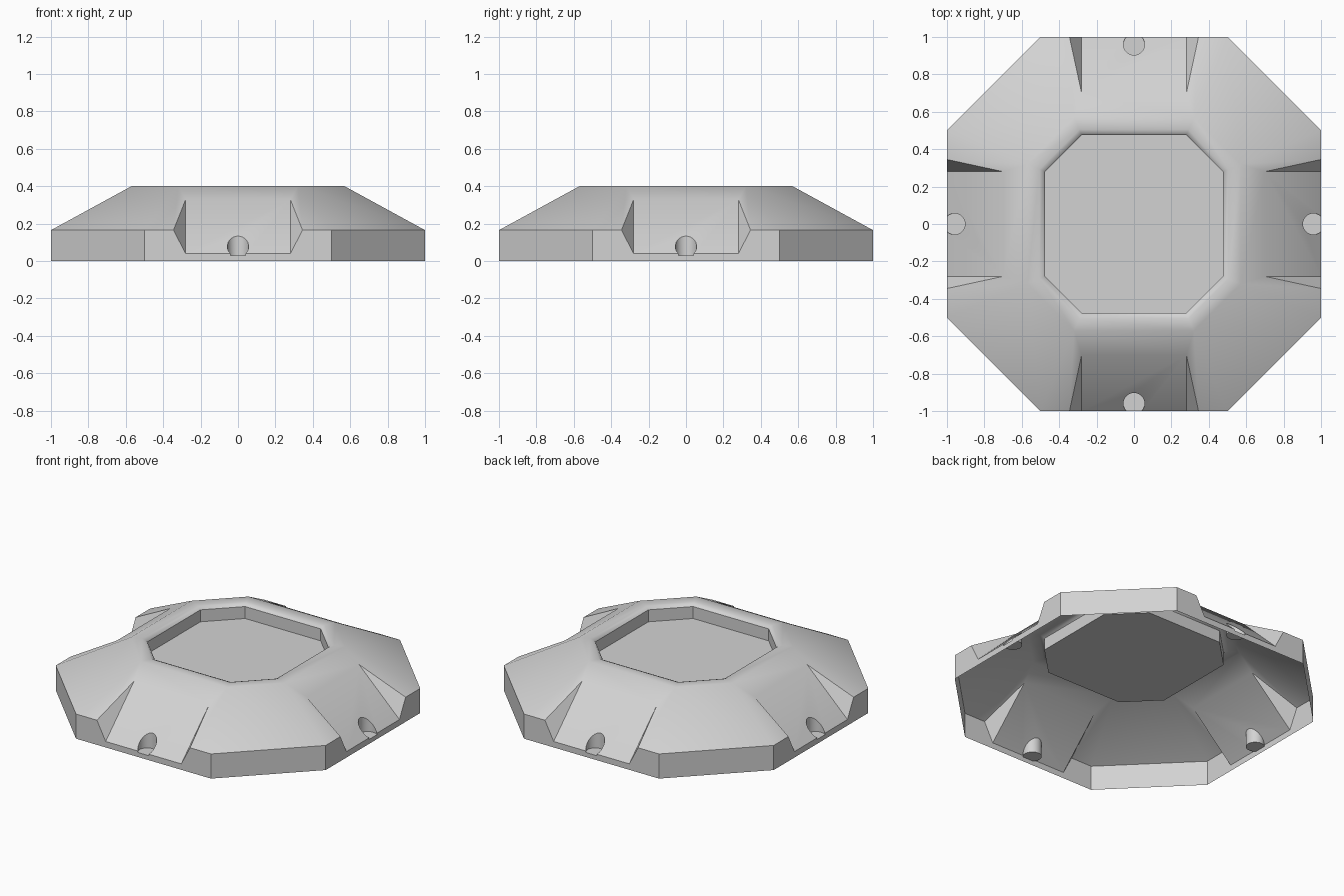
import bpy, bmesh, math
from mathutils import Matrix, Vector

if "Cube" in bpy.data.objects:
    bpy.data.objects.remove(bpy.data.objects["Cube"], do_unlink=True)

grey = bpy.data.materials.new("light_grey")
grey.use_nodes = True
grey.diffuse_color = (0.65, 0.65, 0.65, 1)
grey.node_tree.nodes["Principled BSDF"].inputs["Base Color"].default_value = grey.diffuse_color

# Octagon rings from pit floor over the rim: (side distance, half side length, height)
RINGS = [(0.475, 0.28, 0.30), (0.475, 0.28, 0.38), (0.485, 0.284, 0.392),
         (0.505, 0.292, 0.40), (0.57, 0.32, 0.40)]
RIM = RINGS[-1]
EDGE = (1.0, 0.5, 0.165)
BASE = (1.0, 0.5, 0.0)
PANEL_X, PANEL_R, PANEL_Z = 0.28, 0.70, 0.04
FLARE_X = 0.345
HOLE_R, HOLE_Y, HOLE_Z = 0.057, 0.96, 0.03


def slope_z(r):
    return RIM[2] + (EDGE[2] - RIM[2]) * (r - RIM[0]) / (EDGE[0] - RIM[0])


def panel_z(r):
    return PANEL_Z + (slope_z(PANEL_R) - PANEL_Z) * (1 - r) / (1 - PANEL_R)


def corner(ring, s):
    return (s * ring[1], ring[0], ring[2])


def make_object(name, bm):
    bmesh.ops.remove_doubles(bm, verts=bm.verts, dist=0.0001)
    bmesh.ops.recalc_face_normals(bm, faces=bm.faces)
    mesh = bpy.data.meshes.new(name)
    bm.to_mesh(mesh)
    bm.free()
    mesh.materials.append(grey)
    obj = bpy.data.objects.new(name, mesh)
    bpy.context.collection.objects.link(obj)
    return obj


bm = bmesh.new()

# Pocket outline, an arc open at the outer wall
half = math.pi - math.acos((1 - HOLE_Y) / HOLE_R)
STEPS = 20
arc = []
for i in range(STEPS + 1):
    a = half * (2 * i / STEPS - 1)
    arc.append((HOLE_R * math.sin(a), HOLE_Y - HOLE_R * math.cos(a)))
arc_top = [(x, r, panel_z(r)) for x, r in arc]
arc_low = [(x, r, HOLE_Z) for x, r in arc]

for quarter in range(4):
    turn = Matrix.Rotation(quarter * math.pi / 2, 3, 'Z')
    next_turn = Matrix.Rotation((quarter + 1) * math.pi / 2, 3, 'Z')

    def place(p, m=turn):
        return bm.verts.new(m @ Vector((p[0], -p[1], p[2])))

    def face(*points):
        bm.faces.new([place(p) for p in points])

    # Pit wall and rim along the straight side
    for a, b in zip(RINGS, RINGS[1:]):
        face(corner(a, -1), corner(a, 1), corner(b, 1), corner(b, -1))

    # Diagonal side, from pit to base
    rings = RINGS + [EDGE, BASE]
    for a, b in zip(rings, rings[1:]):
        bm.faces.new([place(corner(a, 1)), place(corner(a, -1), next_turn),
                      place(corner(b, -1), next_turn), place(corner(b, 1))])

    # Slope, recess cheek and outer wall on both sides of the recessed panel
    top, low, foot = {}, {}, {}
    for s in (-1, 1):
        top[s] = (s * PANEL_X, PANEL_R, slope_z(PANEL_R))
        low[s] = (s * PANEL_X, 1, PANEL_Z)
        foot[s] = (s * PANEL_X, 1, 0)
        flare = (s * FLARE_X, 1, EDGE[2])
        face(corner(RIM, s), top[s], flare, corner(EDGE, s))
        face(top[s], low[s], flare)
        face(corner(EDGE, s), flare, low[s], foot[s], corner(BASE, s))

    # Slope above the panel, the panel itself and the low wall below it
    face(corner(RIM, -1), corner(RIM, 1), top[1], top[-1])
    face(top[-1], top[1], low[1], *reversed(arc_top), low[-1])
    face(low[-1], arc_top[0], arc_low[0], arc_low[-1], arc_top[-1],
         low[1], foot[1], foot[-1])

    # Round pocket wall and floor
    for i in range(STEPS):
        face(arc_top[i], arc_top[i + 1], arc_low[i + 1], arc_low[i])
    face(*arc_low)

shell = make_object("shell", bm)

# Flat floor of the central pit
bm = bmesh.new()
floor = []
for quarter in range(4):
    turn = Matrix.Rotation(quarter * math.pi / 2, 3, 'Z')
    for s in (-1, 1):
        x, r, z = corner(RINGS[0], s)
        floor.append(bm.verts.new(turn @ Vector((x, -r, z))))
bm.faces.new(floor)
make_object("pit_floor", bm)

# Smooth shading with sharp creases kept
bpy.ops.object.select_all(action='DESELECT')
shell.select_set(True)
bpy.context.view_layer.objects.active = shell
bpy.ops.object.shade_smooth_by_angle(angle=math.radians(35))
